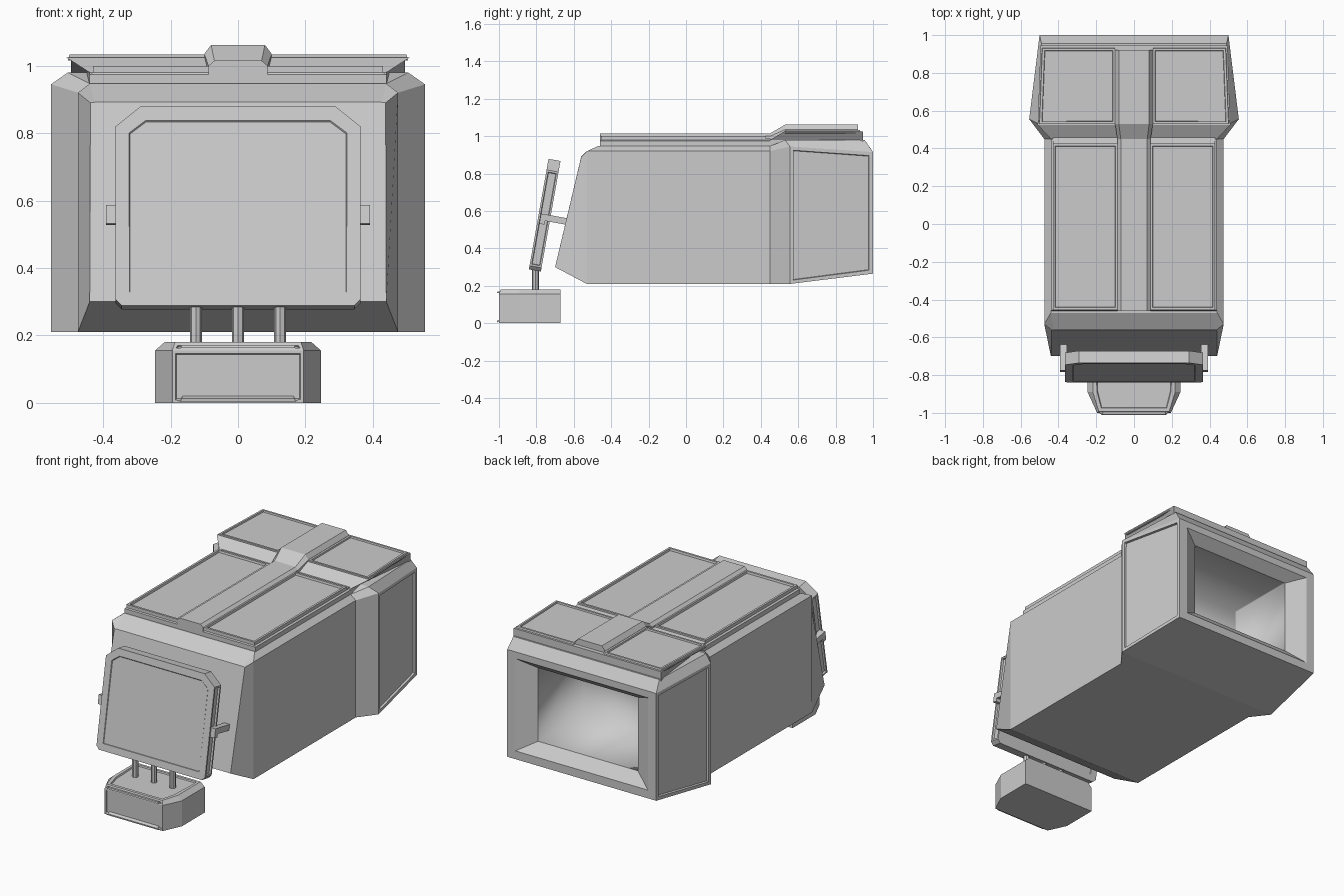
import bpy, bmesh
from mathutils import Vector

if "Cube" in bpy.data.objects:
    bpy.data.objects.remove(bpy.data.objects["Cube"])


def mirror(half):
    """Close a half ring of points into a ring symmetric in x."""
    return half + [(-x, y, z) for x, y, z in reversed(half)]


def loft(rings, cap_ends=True):
    """Skin a list of equal-length rings of points."""
    bm = bmesh.new()
    vs = [[bm.verts.new(p) for p in r] for r in rings]
    n = len(rings[0])
    for a, b in zip(vs, vs[1:]):
        for i in range(n):
            j = (i + 1) % n
            bm.faces.new((a[i], a[j], b[j], b[i]))
    if cap_ends:
        bm.faces.new(vs[0])
        bm.faces.new(vs[-1])
    bmesh.ops.remove_doubles(bm, verts=bm.verts[:], dist=0.0005)
    bmesh.ops.recalc_face_normals(bm, faces=bm.faces[:])
    bm.normal_update()
    return bm


def recess(bm, test, margin, depth=0.012, wall=0.004):
    """Sink a panel into every face that passes the test."""
    for f in [f for f in bm.faces if test(f.normal, f.calc_center_median())]:
        bmesh.ops.inset_individual(bm, faces=[f], thickness=margin)
        bmesh.ops.inset_individual(bm, faces=[f], thickness=wall, depth=-depth)


def finish(bm, name):
    me = bpy.data.meshes.new(name)
    bm.to_mesh(me)
    bm.free()
    ob = bpy.data.objects.new(name, me)
    bpy.context.collection.objects.link(ob)
    return ob


# Hull: sloped nose, straight body, flared rear and hollow rear opening
hull = loft([mirror(h) for h in (
    [(.44, -.70, .30), (.438, -.56, .89), (.425, -.56, .892)],
    [(.475, -.53, .21), (.475, -.53, .92), (.44, -.47, .947)],
    [(.475, .45, .21), (.475, .45, .92), (.44, .45, .947)],
    [(.555, .555, .21), (.555, .555, .945), (.505, .53, .98)],
    [(.50, 1, .265), (.50, 1, .915), (.49, .955, .98)],
    [(.50, 1, .265), (.50, 1, .915), (.485, 1, .916)],
    [(.445, 1, .315), (.445, 1, .875), (.435, 1, .875)],
    [(.335, .94, .38), (.335, .94, .825), (.325, .94, .825)],
    [(.335, .51, .38), (.335, .51, .825), (.325, .51, .825)],
)])
for f in hull.faces:
    if all(abs(v.co.x) < .34 and v.co.y > .5 for v in f.verts):
        f.smooth = True
recess(hull, lambda n, c: abs(n.x) > .9 and .6 < c.y < .95 and abs(c.x) > .5, .028)
finish(hull, "hull")

# Roof plates: stepped front pair and sloped rear pair, each with a sunk panel
for s, side in ((1, "right"), (-1, "left")):
    def rect(x0, x1, y0, y1, z, xb=None):
        xb = x1 if xb is None else xb
        return [(s * x0, y0, z), (s * x1, y0, z), (s * xb, y1, z), (s * x0, y1, z)]

    plate = loft([rect(0, .44, -.46, .46, .93), rect(0, .44, -.46, .46, .974),
                  rect(.0, .43, -.455, .46, .98), rect(.0, .43, -.455, .46, .985),
                  rect(.085, .43, -.455, .425, .99), rect(.085, .43, -.455, .425, 1.0)])
    recess(plate, lambda n, c: n.z > .9 and c.z > .995, .018)
    finish(plate, "front_roof_plate_" + side)

    plate = loft([rect(0, .44, .44, .945, .95, .49), rect(0, .44, .45, .945, .98, .495),
                  rect(0, .51, .525, .945, 1.025, .495)])
    finish(plate, "rear_roof_base_" + side)
    plate = loft([rect(.1, .505, .53, .935, 1.015, .49),
                  rect(.1, .50, .53, .93, 1.034, .485)])
    recess(plate, lambda n, c: n.z > .9, .017)
    finish(plate, "rear_roof_plate_" + side)

# Raised spine along the roof
finish(loft([mirror([(wb, y, zb), (wb, y, zm), (wt, y, zt)]) for wb, wt, y, zb, zm, zt in (
    (.088, .07, -.46, .97, 1.0, 1.015),
    (.088, .07, .45, .97, 1.0, 1.015),
    (.10, .08, .53, 1.0, 1.035, 1.062),
    (.10, .08, .92, 1.0, 1.035, 1.062))]), "roof_spine")

# Tilted front shield with chamfered corners
base = Vector((0, -.84, .288))
up = Vector((0, .175, .985)).normalized()
back = Vector((0, .985, -.175)).normalized()
outline = [(.345, 0), (.364, .02), (.364, .54), (.29, .60)]


def tilted(x, v, t):
    return tuple(base + Vector((x, 0, 0)) + up * v + back * t)


shield = loft([mirror([tilted(x, v, t) for x, v in outline]) for t in (0, .065)])
recess(shield, lambda n, c: abs(n.y) > .9, .045, .004)
recess(shield, lambda n, c: abs(n.x) > .95 and abs(c.x) > .36, .014, .01)
finish(shield, "front_shield")

# Bracket arms from the shield to the nose
for s, side in ((1, "right"), (-1, "left")):
    arm = loft([[tilted(s * x, v, t) for x, v in
                 ((.355, .27), (.392, .27), (.392, .305), (.355, .305))]
                for t in (.015, .16)])
    finish(arm, "bracket_arm_" + side)
    pad = loft([[tilted(s * x, v, t) for x, v in
                 ((.355, .25), (.392, .25), (.392, .305), (.355, .305))]
                for t in (.012, .04)])
    finish(pad, "bracket_pad_" + side)

# Foot box with angled front corners, bevelled top and sunk panels


def foot_ring(k, z):
    return mirror([(.195 - k * .3, -1 + k * .3, z), (.246 - k, -.89, z), (.246 - k, -.67, z)])


foot = loft([foot_ring(0, 0), foot_ring(0, .155), foot_ring(.028, .18)])
recess(foot, lambda n, c: n.y < -.9, .013, .006)
recess(foot, lambda n, c: n.z > .9, .022, .008)
finish(foot, "foot_box")

# Three posts joining foot and shield
for x in (-.125, 0, .125):
    bpy.ops.mesh.primitive_cylinder_add(vertices=8, radius=.018, depth=.15,
                                        location=(x, -.805, .235))
    bpy.context.object.name = "foot_post"
